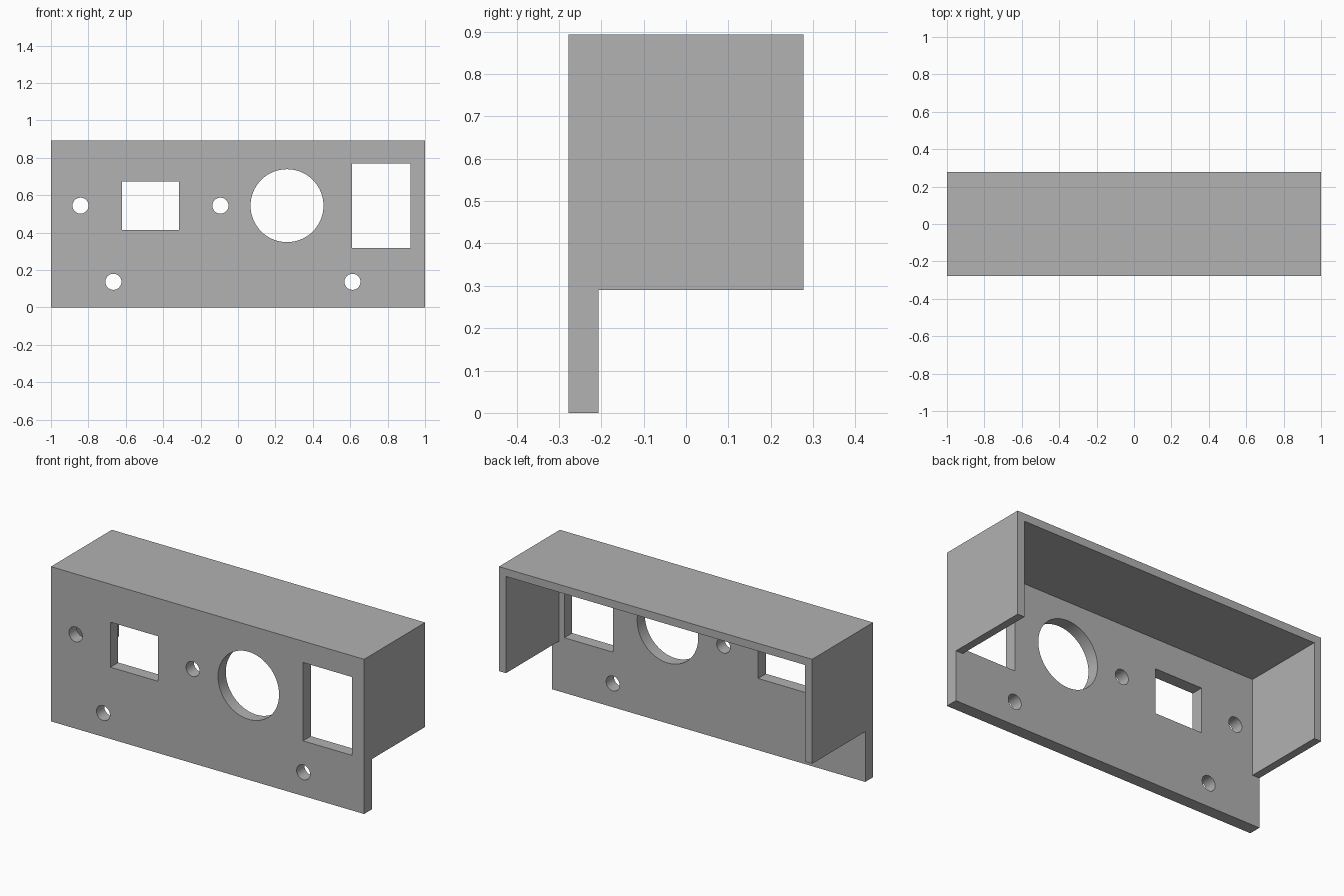
import bpy
import math

if "Cube" in bpy.data.objects:
    bpy.data.objects.remove(bpy.data.objects["Cube"], do_unlink=True)

# Overall sizes
HALF_X, HALF_Y, HEIGHT = 1.0, 0.278, 0.893
PLATE_BACK = -0.207   # rear surface of the front plate
WALL = 0.045          # side and top wall thickness
SKIRT = 0.29          # underside of the side walls

grey = bpy.data.materials.new("plain grey")
grey.use_nodes = True
colour = (0.445, 0.445, 0.445, 1)
grey.diffuse_color = colour
grey.node_tree.nodes["Principled BSDF"].inputs["Base Color"].default_value = colour


def box(name, x, y, z):
    """Box spanning the given (low, high) ranges."""
    spans = (x, y, z)
    bpy.ops.mesh.primitive_cube_add(size=1, location=[(a + b) / 2 for a, b in spans])
    obj = bpy.context.object
    obj.name = name
    obj.scale = [b - a for a, b in spans]
    bpy.ops.object.transform_apply(location=True, rotation=True, scale=True)
    obj.data.materials.append(grey)
    return obj


def drill(name, x, z, radius, sides):
    """Cylinder running front to back through the plate."""
    bpy.ops.mesh.primitive_cylinder_add(
        vertices=sides, radius=radius, depth=0.3,
        location=(x, -0.25, z), rotation=(math.pi / 2, 0, 0))
    obj = bpy.context.object
    obj.name = name
    bpy.ops.object.transform_apply(location=True, rotation=True, scale=True)
    obj.data.materials.append(grey)
    return obj


def cut(target, cutter):
    """Subtract the cutter from the target and discard it."""
    cutter.hide_render = True
    mod = target.modifiers.new("cut", "BOOLEAN")
    mod.operation = "DIFFERENCE"
    mod.solver = "EXACT"
    mod.object = cutter
    bpy.ops.object.select_all(action="DESELECT")
    bpy.context.view_layer.objects.active = target
    target.select_set(True)
    bpy.ops.object.modifier_apply(modifier=mod.name)
    bpy.data.objects.remove(cutter, do_unlink=True)


# Solid block, hollowed from the back and below
housing = box("panel_housing", (-HALF_X, HALF_X), (-HALF_Y, HALF_Y), (0, HEIGHT))
inner = HALF_X - WALL
cut(housing, box("cavity", (-inner, inner), (PLATE_BACK, 1), (-1, HEIGHT - WALL)))
cut(housing, box("undercut", (-2, 2), (PLATE_BACK, 1), (-1, SKIRT)))

# Rectangular openings
through = (-0.4, -0.1)
cut(housing, box("small_window", (-0.62, -0.316), through, (0.414, 0.674)))
cut(housing, box("tall_window", (0.61, 0.922), through, (0.318, 0.77)))

# Round openings and screw holes
cut(housing, drill("round_opening", 0.262, 0.544, 0.195, 64))
for x, z in ((-0.842, 0.544), (-0.094, 0.544), (-0.666, 0.137), (0.612, 0.137)):
    cut(housing, drill("screw_hole", x, z, 0.043, 32))

bpy.ops.object.shade_smooth_by_angle(angle=math.radians(30))
